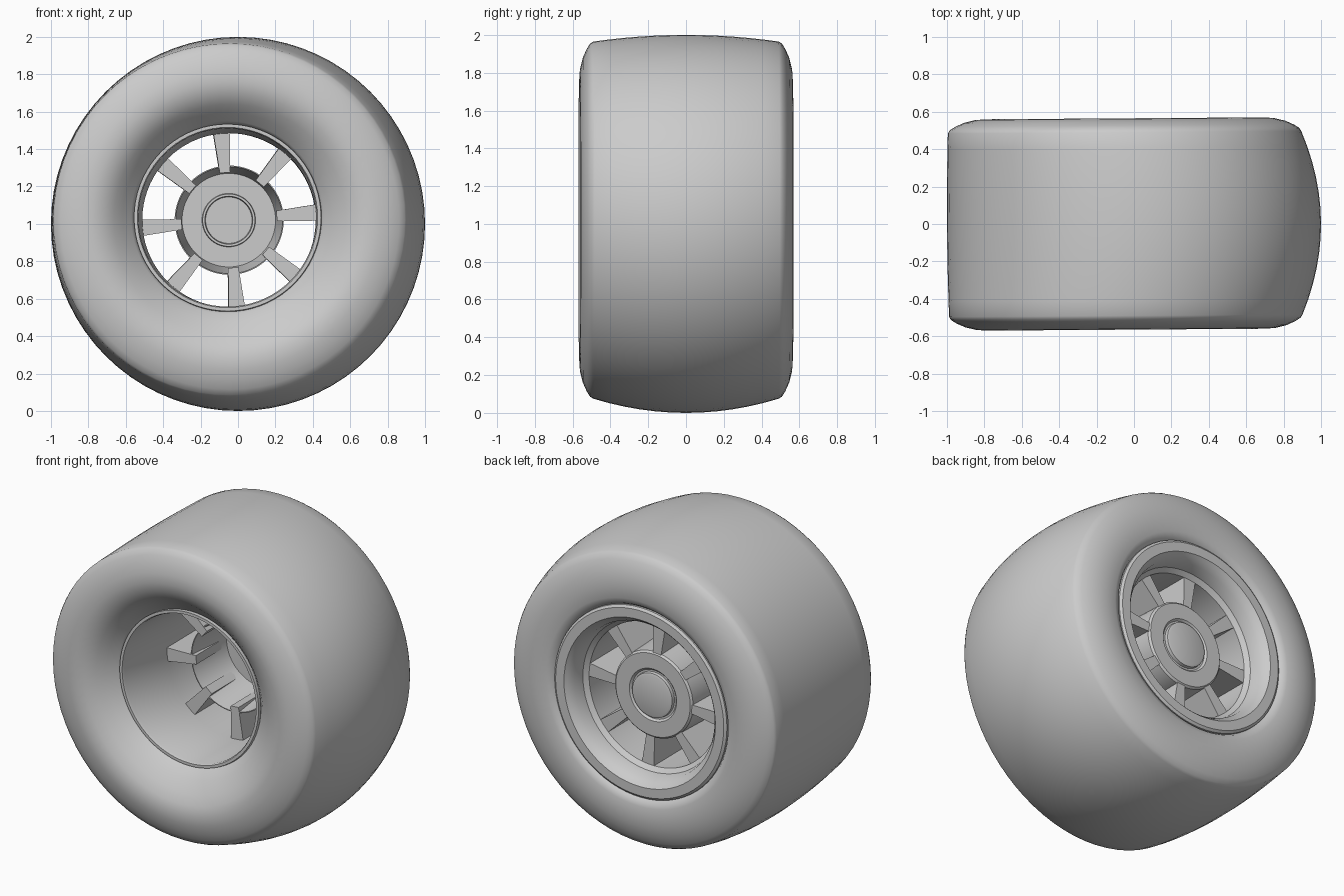
import bpy, bmesh, math

if "Cube" in bpy.data.objects:
    bpy.data.objects.remove(bpy.data.objects["Cube"], do_unlink=True)

GREY = (0.6, 0.6, 0.6, 1.0)
grey = bpy.data.materials.new("plain_grey")
grey.use_nodes = True
grey.diffuse_color = GREY
grey.node_tree.nodes["Principled BSDF"].inputs["Base Color"].default_value = GREY

CENTRE = (-0.047, 0, 1.02)
TOE = math.radians(0.4)
SEGMENTS = 72


def finish(bm, name, angle=35):
    bmesh.ops.remove_doubles(bm, verts=bm.verts, dist=1e-5)
    bmesh.ops.recalc_face_normals(bm, faces=bm.faces)
    mesh = bpy.data.meshes.new(name)
    bm.to_mesh(mesh)
    bm.free()
    mesh.materials.append(grey)
    obj = bpy.data.objects.new(name, mesh)
    bpy.context.collection.objects.link(obj)
    obj.location = CENTRE
    obj.rotation_euler = (0, 0, TOE)
    bpy.ops.object.select_all(action='DESELECT')
    obj.select_set(True)
    bpy.context.view_layer.objects.active = obj
    bpy.ops.object.shade_smooth_by_angle(angle=math.radians(angle))


def ring_shift(r, y):
    """Sideways offset of a ring: squashed tread and slightly raised front opening."""
    if r > 0.944:
        k = 1 - (y / 0.49) ** 2
        return 0.047 * k, -0.02 * k
    if r < 0.6 and y < -0.35:
        return -0.012, 0.014
    return 0, 0


def lathe(name, profile, closed=True, angle=35):
    """Spin (radius, y) points about the wheel axis."""
    bm = bmesh.new()
    rings = []
    for r, y in profile:
        dx, dz = ring_shift(r, y)
        ring = []
        for i in range(SEGMENTS):
            a = math.tau * i / SEGMENTS
            ring.append(bm.verts.new((dx + r * math.cos(a), y, dz + r * math.sin(a))))
        rings.append(ring)
    pairs = list(zip(rings, rings[1:]))
    if closed:
        pairs.append((rings[-1], rings[0]))
    for a, b in pairs:
        for i in range(SEGMENTS):
            j = (i + 1) % SEGMENTS
            bm.faces.new((a[i], a[j], b[j], b[i]))
    finish(bm, name, angle)


# Tyre: dished front wall, crowned tread pushed off centre, flatter back wall
shoulder = [(0.74, 0.565), (0.80, 0.561), (0.86, 0.546), (0.905, 0.526),
            (0.935, 0.507), (0.945, 0.49)]
tread = [(1 - 0.055 * (k / 6) ** 2, 0.49 * k / 6) for k in range(-5, 6)]
tyre = [(0.498, -0.4), (0.515, -0.42), (0.56, -0.465), (0.62, -0.515), (0.68, -0.55)]
tyre += [(r, -y) for r, y in shoulder] + tread + shoulder[::-1]
tyre += [(0.67, 0.56), (0.635, 0.548), (0.615, 0.52), (0.5, 0.3)]
lathe("tyre", tyre, angle=45)

# Rim: deep smooth barrel at the front, wide flange at the back
lathe("rim", [
    (0.622, 0.52), (0.62, 0.54), (0.605, 0.551), (0.545, 0.551), (0.53, 0.535),
    (0.505, 0.5), (0.492, 0.43), (0.465, 0.405), (0.465, 0.0),
    (0.476, -0.41), (0.482, -0.425), (0.5, -0.425), (0.51, -0.3), (0.51, 0.3)])

# Hub: cup open to the front, closed at the back with a raised cap
lathe("hub", [
    (0, 0.425), (0.13, 0.425), (0.143, 0.42), (0.146, 0.4), (0.158, 0.4),
    (0.17, 0.412), (0.268, 0.412), (0.28, 0.4), (0.292, 0.0), (0.286, 0.0),
    (0.25, 0.31), (0.143, 0.31), (0.14, 0.29), (0.128, 0.29), (0.124, 0.32),
    (0, 0.32)], closed=False)

# Spokes: deep blocks that widen towards the rim
bm = bmesh.new()
COUNT = 8
for n in range(COUNT):
    a = math.tau * n / COUNT + math.radians(5)
    ca, sa = math.cos(a), math.sin(a)
    corners = []
    for y in (0.0, 0.405):
        for r, w in ((0.255, -0.028), (0.472, -0.044), (0.472, 0.044), (0.255, 0.028)):
            corners.append(bm.verts.new((r * ca - w * sa, y, r * sa + w * ca)))
    front, back = corners[:4], corners[4:]
    bm.faces.new(front)
    bm.faces.new(back[::-1])
    for i in range(4):
        j = (i + 1) % 4
        bm.faces.new((front[i], front[j], back[j], back[i]))
finish(bm, "spokes")
